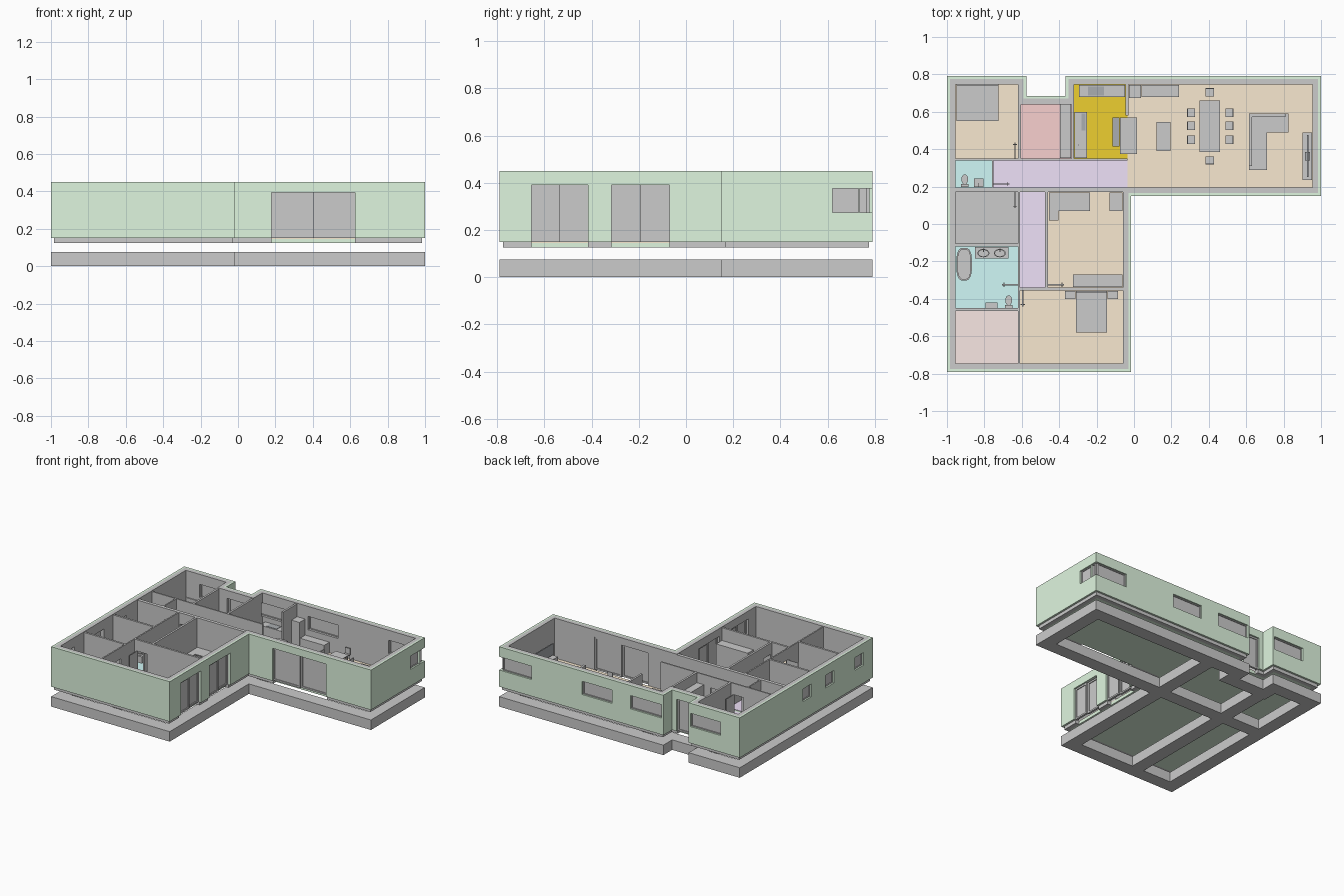
import bpy, bmesh, math

if "Cube" in bpy.data.objects:
    bpy.data.objects.remove(bpy.data.objects["Cube"])

GREEN, TAN, CYAN = (.74, .92, .74), (.94, .81, .63), (.63, .94, .93)
LILAC, RED, PINK, GOLD = (.86, .75, .94), (.94, .63, .62), (.94, .80, .77), (.85, .62, .03)
DARK = (.4, .42, .44)
F, TOP, INNER_TOP = .15, .45, .445
mats = {}


def finish(name, bm, color=None):
    bmesh.ops.recalc_face_normals(bm, faces=bm.faces)
    me = bpy.data.meshes.new(name)
    bm.to_mesh(me)
    bm.free()
    ob = bpy.data.objects.new(name, me)
    bpy.context.collection.objects.link(ob)
    if color:
        if color not in mats:
            mats[color] = bpy.data.materials.new("paint_%d" % len(mats))
            mats[color].diffuse_color = (*color, 1)
        me.materials.append(mats[color])
    return ob


def boxes(name, items, color=None):
    """items: (x0, x1, y0, y1, z0, z1)"""
    bm = bmesh.new()
    for x0, x1, y0, y1, z0, z1 in items:
        for v in bmesh.ops.create_cube(bm, size=1)["verts"]:
            v.co = (x1 if v.co.x > 0 else x0, y1 if v.co.y > 0 else y0, z1 if v.co.z > 0 else z0)
    return finish(name, bm, color)


def oriented(axis, a, b, c0, c1, z0, z1):
    return (a, b, c0, c1, z0, z1) if axis == 'x' else (c0, c1, a, b, z0, z1)


def ring(name, outer, inner, z0, z1, color=None):
    bm = bmesh.new()
    loops = [[bm.verts.new((x, y, z)) for x, y in p] for p, z in
             ((outer, z0), (outer, z1), (inner, z1), (inner, z0))]
    n = len(outer)
    for k in range(4):
        a, b = loops[k], loops[(k + 1) % 4]
        for i in range(n):
            j = (i + 1) % n
            bm.faces.new((a[i], a[j], b[j], b[i]))
    return finish(name, bm, color)


def prism(name, poly, z0, z1, color=None):
    bm = bmesh.new()
    f = bm.faces.new([bm.verts.new((x, y, z0)) for x, y in poly])
    r = bmesh.ops.extrude_face_region(bm, geom=[f])
    for v in r["geom"]:
        if isinstance(v, bmesh.types.BMVert):
            v.co.z = z1
    return finish(name, bm, color)


def offset(poly, d):
    out, n = [], len(poly)
    for i, (x, y) in enumerate(poly):
        nx = ny = 0
        for (ax, ay), (bx, by) in ((poly[i - 1], poly[i]), (poly[i], poly[(i + 1) % n])):
            l = math.hypot(bx - ax, by - ay)
            nx -= (by - ay) / l
            ny += (bx - ax) / l
        out.append((x + nx * d, y + ny * d))
    return out


def oval(x, y, rx, ry, n=24, p=1.0):
    pw = lambda t: math.copysign(abs(t) ** p, t)
    return [(x + rx * pw(math.cos(2 * math.pi * i / n)), y + ry * pw(math.sin(2 * math.pi * i / n)))
            for i in range(n)]


# Footings: perimeter strip and cross strips
plan = [(-1, -.79), (-.015, -.79), (-.015, .15), (1, .15), (1, .79), (-.365, .79),
        (-.365, .685), (-.575, .685), (-.575, .79), (-1, .79)]
ring("perimeter_footing", plan, offset(plan, .1), 0, .075)
boxes("cross_footings", [(-.9, -.115, .15, .25, 0, .075), (-.115, -.015, .25, .69, 0, .075),
                         (-.665, -.565, -.69, .15, 0, .075), (-.665, -.565, .25, .585, 0, .075)])

# Floor insulation and outer walls
prism("floor_insulation", offset(plan, .045), .125, .146, GREEN)
cladding = ring("wall_cladding", plan, offset(plan, .015), F, TOP, GREEN)
core = ring("outer_wall", offset(plan, .015), offset(plan, .045), .125, TOP)

# Openings: axis, outer face, inward direction, from, to, sill, head, panels
openings = [('x', .15, 1, .18, .625, F, .395, 2), ('y', -.015, -1, -.655, -.415, F, .39, 2),
            ('y', -.015, -1, -.315, -.07, F, .39, 2), ('x', .685, -1, -.54, -.40, F, .39, 1),
            ('x', .79, -1, .73, 1, .275, .375, 1), ('y', 1, -1, .62, .73, .275, .375, 1),
            ('x', .79, -1, .06, .31, .275, .375, 1), ('x', .79, -1, -.35, -.09, .275, .375, 1),
            ('x', .79, -1, -.84, -.59, .275, .375, 1)]
openings += [('y', -1, 1, y, y + .1, .285, .38, 1) for y in (-.06, -.33, -.68)]
for axis, c, d, a, b, z0, z1, panels in openings:
    e = b + .05 if b == 1 else b
    lo, hi = sorted((c - .05 * d, c + .055 * d))
    cutter = boxes("cutter", [oriented(axis, a, e, lo, hi, z0 - (.05 if z0 == F else 0), z1)])
    cutter.hide_render = True
    for wall in (cladding, core):
        m = wall.modifiers.new("opening", 'BOOLEAN')
        m.object, m.operation, m.solver = cutter, 'DIFFERENCE', 'EXACT'
        bpy.context.view_layer.objects.active = wall
        bpy.ops.object.modifier_apply(modifier=m.name)
    bpy.data.objects.remove(cutter)
    # Frame bars and glass of each panel
    parts, b = [], min(b, .975)
    if z1 - z0 < .2 and axis == 'y' and c == 1:
        b = .765
    w = (b - a) / panels
    t = .012 if z0 == F else .005
    for k in range(panels):
        p, q = a + k * w, a + (k + 1) * w
        lo, hi = sorted((c + d * (.012 + .01 * k), c + d * (.028 + .01 * k)))
        mid = (lo + hi) / 2
        parts += [oriented(axis, *s) for s in (
            (p, p + t, lo, hi, z0, z1), (q - t, q, lo, hi, z0, z1),
            (p + t, q - t, lo, hi, z0, z0 + t), (p + t, q - t, lo, hi, z1 - t, z1),
            (p + t, q - t, mid - .002, mid + .002, z0 + t, z1 - t))]
    boxes("glazed_door" if z0 == F else "window", parts)

# Room floors
rooms = [(-.955, -.62, .35, .745, TAN), (-.605, -.335, .35, .64, RED), (-.32, -.035, .35, .745, GOLD),
         (-.035, .955, .195, .745, TAN), (-.955, -.76, .195, .34, CYAN), (-.75, -.035, .195, .34, LILAC),
         (-.955, -.62, -.105, .17, None), (-.61, -.475, -.34, .17, LILAC), (-.46, -.06, -.34, .17, TAN),
         (-.955, -.62, -.45, -.12, CYAN), (-.955, -.62, -.745, -.465, PINK), (-.61, -.06, -.745, -.355, TAN)]
for x0, x1, y0, y1, col in rooms:
    boxes("room_floor", [(x0, x1, y0, y1, .146, F)], col)

# Partition walls with door gaps and lintels
walls = [('x', -.955, -.06, .17, .195, ((-.73, -.64), (-.6, -.485))),
         ('x', -.955, -.035, .34, .35, ((-.725, -.64), (-.55, -.45))),
         ('y', .195, .34, -.76, -.75, ((.21, .295),)), ('y', .35, .64, -.62, -.605, ()),
         ('y', .35, .64, -.335, -.32, ()), ('y', .58, .745, -.045, -.03, ()),
         ('y', -.745, .17, -.62, -.61, ((-.6, -.52), (-.325, -.24))),
         ('y', -.34, .17, -.475, -.46, ((-.325, -.24),)), ('x', -.61, -.06, -.355, -.34, ((-.595, -.51),)),
         ('x', -.955, -.62, -.12, -.105, ()), ('x', -.955, -.62, -.465, -.45, ())]
for axis, a, b, c0, c1, gaps in walls:
    parts, start = [], a
    for p, q in gaps:
        parts += [oriented(axis, start, p, c0, c1, .146, INNER_TOP), oriented(axis, p, q, c0, c1, .36, INNER_TOP)]
        start = q
    boxes("partition_wall", parts + [oriented(axis, start, b, c0, c1, .146, INNER_TOP)])

# Open door leaves with handles: axis, start, end, position, handle end
for axis, a, b, c in (('y', .35, .435, -.637), ('x', -.75, -.665, .213), ('y', .085, .17, -.637),
                      ('y', -.44, -.355, -.595), ('x', -.46, -.375, -.325), ('x', -.705, -.62, -.325)):
    h = b - .012 if (axis == 'y' and a == .35) or a in (-.75, -.46) else a + .008
    boxes("door_leaf", [oriented(axis, a, b, c - .003, c + .003, F, .358),
                        oriented(axis, h, h + .004, c - .011, c + .011, .25, .254)])

# Beds
def bed(x0, x1, y0, y1):
    boxes("bed", [(x0, x1, y0, y1, F + .01, F + .05), (x0, x1, y1 - .008, y1, F + .05, F + .1)])

bed(-.95, -.725, .55, .745)
bed(-.31, -.145, -.58, -.358)
boxes("night_stands", [(-.37, -.312, -.4, -.358, F, F + .045), (-.143, -.085, -.4, -.358, F, F + .045)])

# Study and entry furniture
boxes("study_desk", [(-.455, -.235, .07, .168, F + .068, F + .075), (-.455, -.405, .02, .07, F + .068, F + .075),
                     (-.455, -.41, .022, .165, F, F + .068), (-.245, -.237, .075, .165, F, F + .068)])
boxes("study_cabinets", [(-.325, -.062, -.338, -.27, F, F + .2), (-.13, -.062, .07, .168, F, F + .2)])
boxes("entry_wardrobe", [(-.395, -.337, .352, .638, F, F + .22)])

# Kitchen
boxes("kitchen_counter", [(-.295, -.047, .68, .743, F, F + .09), (-.318, -.25, .352, .6, F, F + .09)])
boxes("hob_and_sink", [(-.245, -.16, .687, .735, F + .09, F + .093), (-.282, -.258, .5, .59, F + .09, F + .093),
                       (-.3, -.296, .42, .424, F + .09, F + .12)], DARK)
boxes("kitchen_island", [(-.075, .015, .375, .57, F, F + .095)])
boxes("island_front", [(-.115, -.077, .415, .57, F, F + .08)], DARK)
boxes("fridge", [(-.028, .038, .675, .743, F, F + .2)])
boxes("living_sideboard", [(.04, .24, .68, .743, F, F + .08)])

# Dining table and chairs
legs = [(x, x + .008, y, y + .008, F, F + .068) for x in (.355, .447) for y in (.39, .647)]
boxes("dining_table", [(.35, .46, .385, .66, F + .068, F + .075)] + legs)
for x, y, dx, dy in [(s, t, d, 0) for s, d in ((.305, -1), (.51, 1)) for t in (.45, .525, .595)] + \
        [(.405, .705, 0, 1), (.405, .34, 0, -1)]:
    r = .022
    bx, by = x + dx * (r - .003), y + dy * (r - .003)
    hx, hy = (.003, r) if dx else (r, .003)
    boxes("dining_chair", [(x - r, x + r, y - r, y + r, F + .04, F + .047),
                           (bx - hx, bx + hx, by - hy, by + hy, F + .047, F + .09)] +
          [(x + i * .018 - .002, x + i * .018 + .002, y + j * .018 - .002, y + j * .018 + .002, F, F + .04)
           for i in (-1, 1) for j in (-1, 1)])

# Lounge
boxes("low_table", [(.12, .195, .39, .545, F, F + .045)])
boxes("corner_sofa", [(.615, .71, .29, .59, F + .005, F + .042), (.71, .825, .49, .59, F + .005, F + .042),
                      (.615, .632, .31, .59, F + .042, F + .08), (.632, .81, .573, .59, F + .042, F + .08)])
boxes("media_unit", [(.9, .953, .235, .49, F, F + .04)])
boxes("screen", [(.925, .932, .25, .475, F + .055, F + .14), (.915, .94, .34, .385, F + .04, F + .055)], DARK)

# Bathrooms
tub = oval(-.908, -.215, .042, .088, 28, .7)
hollow = oval(-.908, -.215, .034, .08, 28, .7)
ring("bathtub_rim", tub, hollow, F, F + .058)
prism("bathtub_bottom", hollow, F, F + .015)
boxes("double_vanity", [(-.85, -.67, -.185, -.122, F + .03, F + .08)])
for x in (-.805, -.717):
    ring("wash_basin", oval(x, -.156, .032, .022), oval(x, -.156, .026, .017), F + .08, F + .092)
    boxes("basin_tap", [(x - .002, x + .002, -.15, -.13, F + .1, F + .104)])
boxes("bathroom_shelf", [(-.795, -.73, -.448, -.42, F, F + .09)])
for x, y in ((-.67, -.45), (-.905, .197)):
    boxes("toilet_tank", [(x - .02, x + .02, y + .001, y + .018, F, F + .08)])
    prism("toilet_bowl", oval(x, y + .042, .012, .02), F, F + .035)
    ring("toilet_seat", oval(x, y + .042, .018, .027), oval(x, y + .042, .011, .018), F + .035, F + .043)
boxes("small_basin", [(-.855, -.805, .197, .242, F + .06, F + .085), (-.832, -.828, .2, .22, F + .09, F + .094)])

for m in bpy.data.materials:
    if m.users and not m.is_grease_pencil:
        m.use_nodes = True
        m.node_tree.nodes["Principled BSDF"].inputs["Base Color"].default_value = m.diffuse_color
